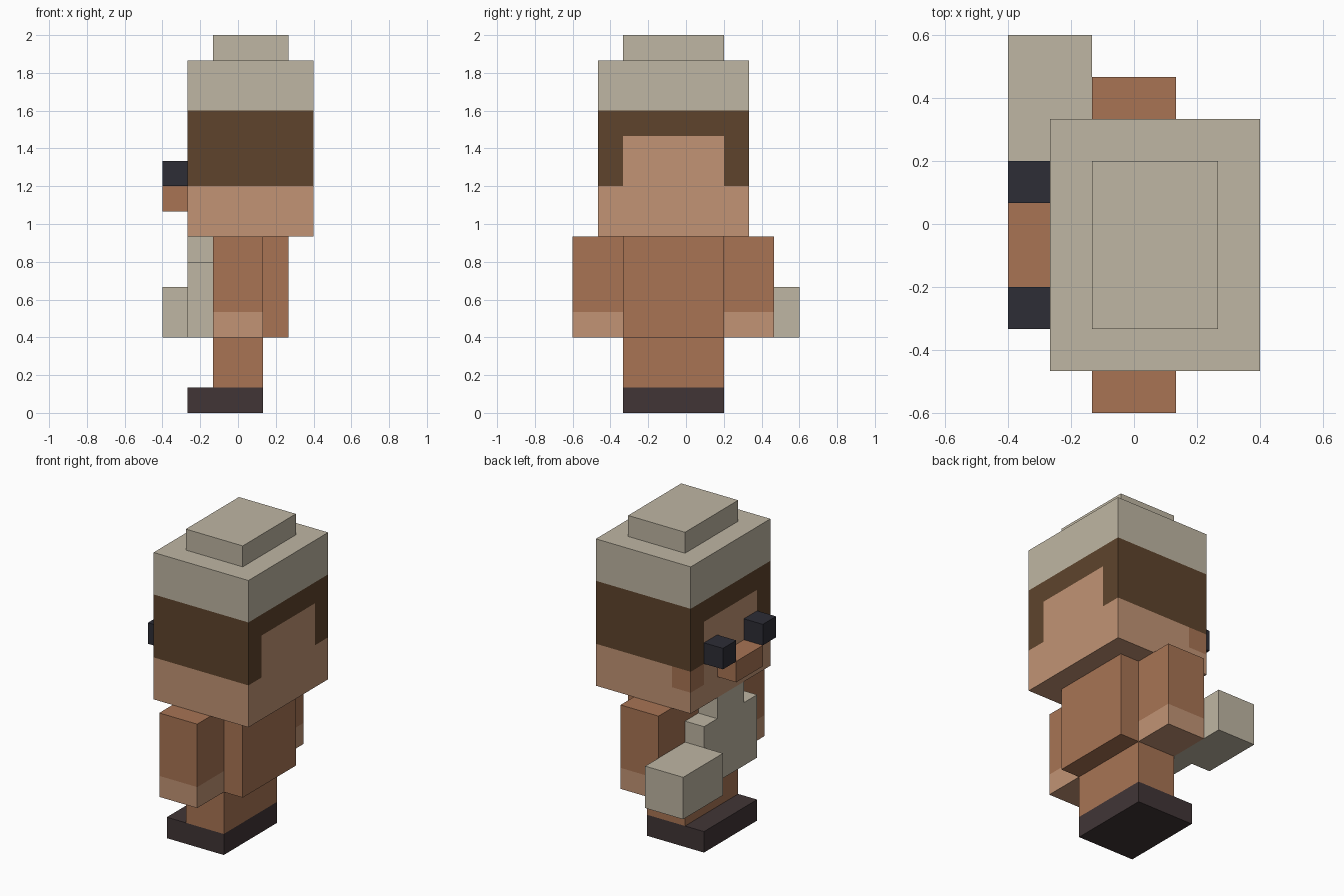
import bpy, bmesh
from mathutils import Vector

default = bpy.data.objects.get("Cube")
if default:
    bpy.data.objects.remove(default, do_unlink=True)

U = 2 / 15  # one grid block


def linear(c):
    c /= 255
    return c / 12.92 if c <= 0.04045 else ((c + 0.055) / 1.055) ** 2.4


def material(name, r, g, b):
    m = bpy.data.materials.new(name)
    col = (linear(r), linear(g), linear(b), 1)
    m.use_nodes = True
    m.diffuse_color = col
    bsdf = m.node_tree.nodes["Principled BSDF"]
    bsdf.inputs["Base Color"].default_value = col
    bsdf.inputs["Roughness"].default_value = 0.9
    return m


SKIN = material("light skin", 194, 148, 117)
CLAY = material("clay brown", 168, 116, 84)
HAIR = material("dark brown hair", 94, 68, 44)
STONE = material("pale beige", 191, 182, 163)
DARK = material("blue black", 45, 45, 54)
SHOE = material("dark shoe", 65, 53, 54)


def box(name, x, y, z, mats, cuts=(), rule=None):
    """Box from ranges in blocks, sliced at (axis, value) cuts, faces coloured by rule."""
    bm = bmesh.new()
    bmesh.ops.create_cube(bm, size=1)
    for v in bm.verts:
        v.co = [r[0] if c < 0 else r[1] for r, c in zip((x, y, z), v.co)]
    for axis, value in cuts:
        p, n = Vector(), Vector()
        p[axis], n[axis] = value, 1
        bmesh.ops.bisect_plane(bm, geom=bm.verts[:] + bm.edges[:] + bm.faces[:],
                               plane_co=p, plane_no=n)
    bm.normal_update()
    if rule:
        for f in bm.faces:
            f.material_index = rule(f.calc_center_median(), f.normal)
    bmesh.ops.scale(bm, vec=(U, U, U), verts=bm.verts)
    me = bpy.data.meshes.new(name)
    bm.to_mesh(me)
    bm.free()
    for m in mats:
        me.materials.append(m)
    ob = bpy.data.objects.new(name, me)
    bpy.context.collection.objects.link(ob)
    return ob


def head_rule(c, n):
    if c.z > 12:
        return 2                                   # cap band
    if c.z > 9:                                    # hair with open patches
        open_patch = abs(n.x) > 0.5 and -2.5 < c.y < 1.5 and c.z < 11
        return 0 if open_patch else 1
    if c.z > 8 and c.x < -1 and c.y > 1.5 and abs(n.z) < 0.5:
        return 3                                   # cheek mark
    return 0


# Head and cap
box("head", (-2, 3), (-3.5, 2.5), (7, 14), [SKIN, HAIR, STONE, CLAY],
    [(2, 8), (2, 9), (2, 11), (2, 12), (1, -2.5), (1, 1.5), (0, -1)], head_rule)
box("cap_top", (-1, 2), (-2.5, 1.5), (14, 15), [STONE])

# Face
box("nose", (-3, -2), (-1.5, 0.5), (8, 9), [CLAY])
for side, y in (("left", -2.5), ("right", 0.5)):
    box(side + "_eye", (-3, -2), (y, y + 1), (9, 10), [DARK])

# Beard in two steps
box("beard", (-2, -1), (-2.5, 1.5), (3, 6), [STONE])
box("beard_top", (-2, -1), (-1.5, 0.5), (6, 7), [STONE])

# Body, legs and shoes
box("torso", (-1, 2), (-2.5, 1.5), (3, 7), [CLAY])
box("legs", (-1, 1), (-2.5, 1.5), (1, 3), [CLAY])
box("shoes", (-2, 1), (-2.5, 1.5), (0, 1), [SHOE])

# Arms with bare hands
for side, y in (("left", -4.5), ("right", 1.5)):
    box(side + "_arm", (-1, 1), (y, y + 2), (3, 7), [CLAY, SKIN], [(2, 4)],
        lambda c, n: 1 if c.z < 4 else 0)

# Block held in front of one hand
box("held_block", (-3, -1), (1.5, 4.5), (3, 5), [STONE])
